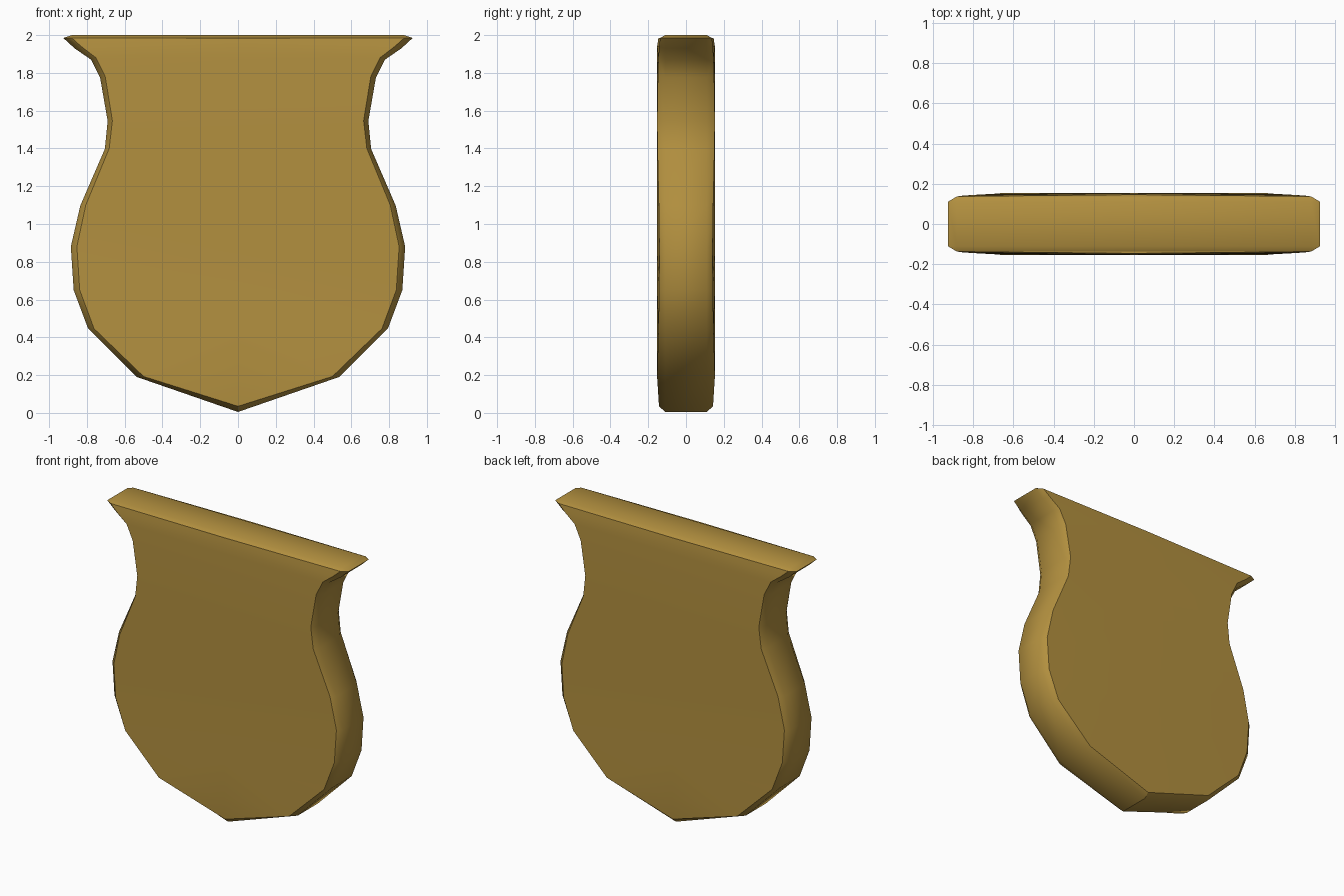
import bpy, bmesh

if "Cube" in bpy.data.objects:
    bpy.data.objects.remove(bpy.data.objects["Cube"])

# Right half of the outline, bottom tip to top: outer x, z, face-rim x, z, face-rim depth
HALF = [
    (0.000, 0.005, 0.000, 0.035, 0.143),
    (0.535, 0.190, 0.500, 0.193, 0.153),
    (0.795, 0.450, 0.762, 0.446, 0.146),
    (0.870, 0.650, 0.838, 0.650, 0.142),
    (0.885, 0.880, 0.853, 0.880, 0.141),
    (0.835, 1.097, 0.806, 1.100, 0.144),
    (0.705, 1.397, 0.682, 1.400, 0.151),
    (0.690, 1.545, 0.665, 1.547, 0.153),
    (0.730, 1.775, 0.703, 1.780, 0.149),
    (0.778, 1.870, 0.752, 1.880, 0.146),
    (0.865, 1.930, 0.830, 1.940, 0.142),
    (0.925, 1.985, 0.880, 1.985, 0.137),
]
EDGE = 0.11   # half depth of the flat side wall
TOP = 2.0

bm = bmesh.new()


def ring_loop(sy):
    """Outer edge loop and face rim loop on one side (sy = -1 front, 1 back)."""
    outer, rim = [], []
    rows = [(1, r) for r in HALF] + [(-1, r) for r in reversed(HALF[1:])]
    for sx, (ox, oz, rx, rz, ry) in rows:
        outer.append(bm.verts.new((sx * ox, sy * EDGE, oz)))
        rim.append(bm.verts.new((sx * rx, sy * ry, rz)))
    # raised ends of the top edge
    n = len(HALF)
    outer[n:n] = [bm.verts.new((s * 0.88, sy * EDGE, TOP)) for s in (1, -1)]
    return outer, rim


front_o, front_r = ring_loop(-1)
back_o, back_r = ring_loop(1)
n = len(HALF)

# Side wall
for i in range(len(front_o)):
    j = (i + 1) % len(front_o)
    bm.faces.new((front_o[i], front_o[j], back_o[j], back_o[i]))

sharp = []
for sy, outer, rim in ((-1, front_o, front_r), (1, back_o, back_r)):
    # Chamfer; the top corners fan to the rim corner
    rim_for = rim[:n] + [rim[n - 1], rim[n]] + rim[n:]
    for i in range(len(outer)):
        j = (i + 1) % len(outer)
        ring = [outer[i], outer[j], rim_for[j], rim_for[i]]
        bm.faces.new(list(dict.fromkeys(ring)))
    # Slightly bulged face made of rows with a centre column
    centre = [rim[0]] + [
        bm.verts.new((0, sy * (0.146 if k == n - 1 else 0.153), HALF[k][3]))
        for k in range(1, n)]
    for side in (rim[:n], [rim[0]] + rim[:n - 1:-1]):
        for k in range(n - 1):
            quad = [side[k], side[k + 1], centre[k + 1], centre[k]]
            bm.faces.new(list(dict.fromkeys(quad)))
    # Close the top chamfer onto the face centre
    bm.faces.new((rim[n - 1], rim[n], centre[n - 1]))
    sharp += [(rim[i], rim[(i + 1) % len(rim)]) for i in range(len(rim))]
    sharp += [(rim[n - 1], centre[n - 1]), (rim[n], centre[n - 1]),
              (rim[0], outer[0]), (rim[n - 1], outer[n - 1]), (rim[n], outer[n + 2])]

# Keep the tip and the two top corners crisp
sharp += [(front_o[k], back_o[k]) for k in (0, n - 1, n + 2)]

bmesh.ops.recalc_face_normals(bm, faces=bm.faces)
for f in bm.faces:
    f.smooth = True
for a, b in sharp:
    e = bm.edges.get((a, b))
    if e:
        e.smooth = False

mesh = bpy.data.meshes.new("shield_plate")
bm.to_mesh(mesh)
bm.free()
shield = bpy.data.objects.new("shield_plate", mesh)
bpy.context.collection.objects.link(shield)

# Gold
gold = bpy.data.materials.new("gold")
gold.diffuse_color = (0.45, 0.28, 0.05, 1)
gold.use_nodes = True
gold.node_tree.nodes["Principled BSDF"].inputs["Base Color"].default_value = gold.diffuse_color
mesh.materials.append(gold)
